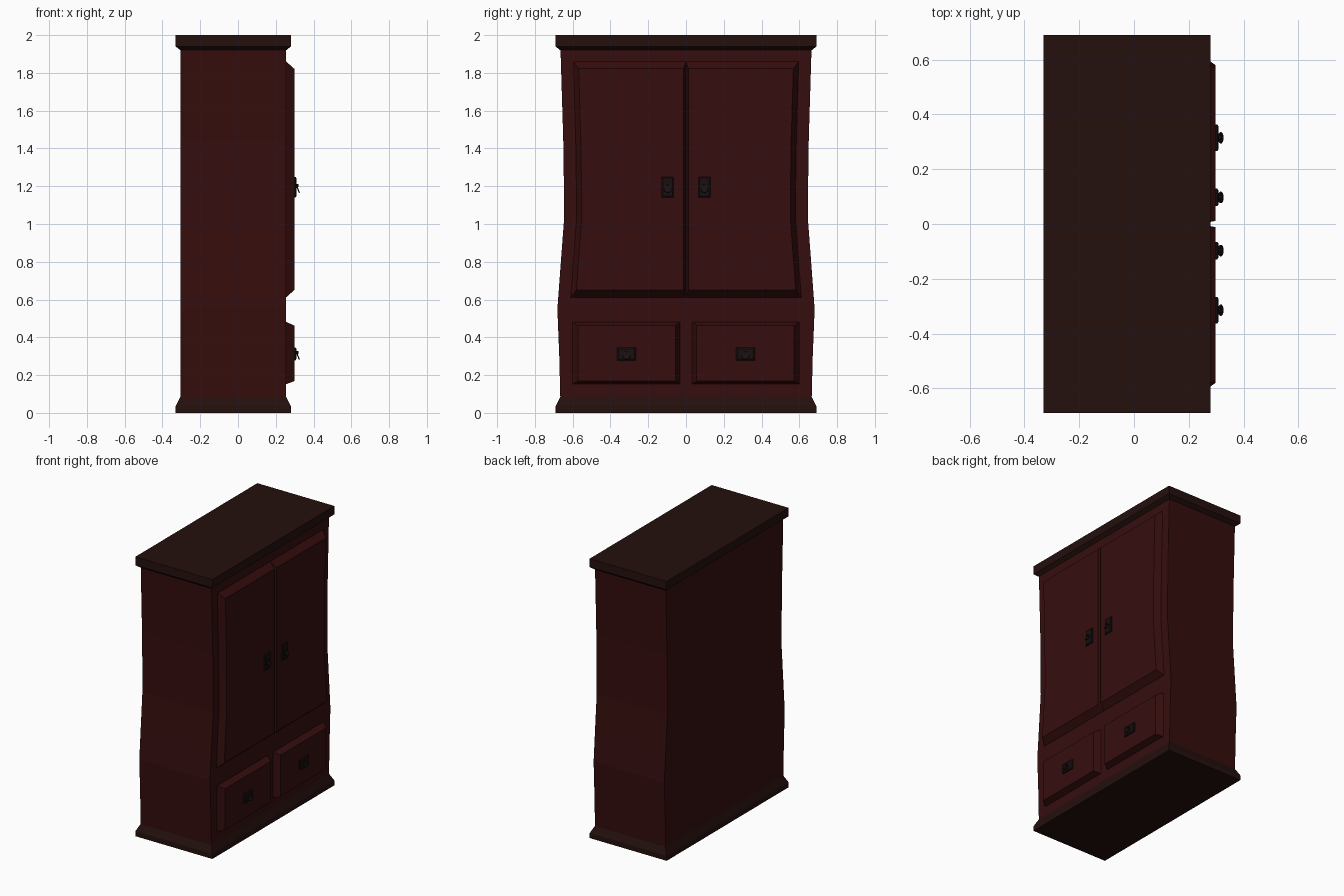
import bpy, bmesh, math
from mathutils import Matrix, Vector

if "Cube" in bpy.data.objects:
    bpy.data.objects.remove(bpy.data.objects["Cube"])


def material(name, rgb):
    m = bpy.data.materials.new(name)
    m.use_nodes = True
    colour = (*rgb, 1)
    m.diffuse_color = colour
    m.node_tree.nodes["Principled BSDF"].inputs["Base Color"].default_value = colour
    return m


RED = material("red_wood", (0.036, 0.004, 0.004))
DARK = material("dark_trim", (0.017, 0.005, 0.004))
METAL = material("dark_metal", (0.010, 0.005, 0.005))


def finish(name, bm, mat):
    bmesh.ops.recalc_face_normals(bm, faces=bm.faces)
    mesh = bpy.data.meshes.new(name)
    bm.to_mesh(mesh)
    bm.free()
    mesh.materials.append(mat)
    ob = bpy.data.objects.new(name, mesh)
    bpy.context.collection.objects.link(ob)
    return ob


def loft(name, loops, mat):
    """Skin a series of matching loops and cap both ends."""
    bm = bmesh.new()
    rings = [[bm.verts.new(p) for p in loop] for loop in loops]
    n = len(rings[0])
    for a, b in zip(rings, rings[1:]):
        for i in range(n):
            j = (i + 1) % n
            bm.faces.new((a[i], a[j], b[j], b[i]))
    bm.faces.new(rings[0])
    bm.faces.new(rings[-1])
    return finish(name, bm, mat)


def level(z, back, front, half):
    return [(back, -half, z), (front, -half, z), (front, half, z), (back, half, z)]


# Curved cabinet sides: half width at each height
SIDE = [(0.06, .665), (0.3, .671), (0.55, .681), (0.78, .664),
        (1.02, .646), (1.24, .647), (1.45, .650), (1.94, .665)]


def half_width(z):
    for (z0, w0), (z1, w1) in zip(SIDE, SIDE[1:]):
        if z <= z1:
            return w0 + (w1 - w0) * (z - z0) / (z1 - z0)
    return SIDE[-1][1]


BACK, FRONT, FACE = -0.305, 0.255, 0.298
loft("cabinet_body", [level(z, BACK, FRONT, w) for z, w in SIDE], RED)

# Flared plinth and cornice
loft("plinth", [level(0, -.33, .28, .69), level(.035, -.33, .28, .69),
                level(.085, BACK, FRONT, .666)], DARK)
loft("cornice", [level(1.92, BACK, FRONT, .666), level(1.94, -.33, .28, .69),
                 level(2, -.33, .28, .69)], DARK)


def door_outline(x, inner, low, high, margin, s):
    """Straight inner edge, outer edge following the cabinet side."""
    zs = [low] + [z for z, w in SIDE[3:7]] + [high]
    pts = [(x, s * inner, low)]
    pts += [(x, s * (half_width(z) - margin), z) for z in zs]
    return pts + [(x, s * inner, high)]


def drawer_outline(x, y0, y1, z0, z1, s):
    return [(x, s * y0, z0), (x, s * y1, z0), (x, s * y1, z1), (x, s * y0, z1)]


def handle(name, y, z, wide, tall):
    # Bevelled back plate
    loops = [drawer_outline(x, y - w / 2, y + w / 2, z - h / 2, z + h / 2, 1)
             for x, w, h in ((FACE - .003, wide, tall), (.304, wide, tall),
                             (.309, wide - .014, tall - .014))]
    loft(name + "_plate", loops, METAL)
    # Short post
    bm = bmesh.new()
    post = Matrix.Translation((.312, y, z + .008)) @ Matrix.Rotation(math.pi / 2, 4, "Y")
    bmesh.ops.create_cone(bm, cap_ends=True, segments=8, radius1=.008,
                          radius2=.008, depth=.016, matrix=post)
    finish(name + "_post", bm, METAL)
    # Tilted drop pull
    bm = bmesh.new()
    tilt = Matrix.Translation((.317, y, z - .010)) @ Matrix.Rotation(math.radians(68), 4, "Y")
    bmesh.ops.create_cone(bm, cap_ends=True, segments=8, radius1=.021,
                          radius2=.021, depth=.006, matrix=tilt)
    finish(name + "_pull", bm, METAL)


for side, s in (("left", 1), ("right", -1)):
    # Doors and drawers with sloping edges
    loft(side + "_door", [door_outline(FRONT - .005, .002, .612, 1.86, .066, s),
                          door_outline(FRONT, .002, .612, 1.86, .066, s),
                          door_outline(FACE, .012, .65, 1.822, .093, s)], RED)
    loft(side + "_drawer", [drawer_outline(FRONT - .005, .032, .602, .152, .482, s),
                            drawer_outline(FRONT, .032, .602, .152, .482, s),
                            drawer_outline(FACE, .056, .572, .168, .462, s)], RED)
    handle(side + "_door_handle", s * .097, 1.195, .064, .11)
    handle(side + "_drawer_handle", s * .315, .312, .098, .068)
